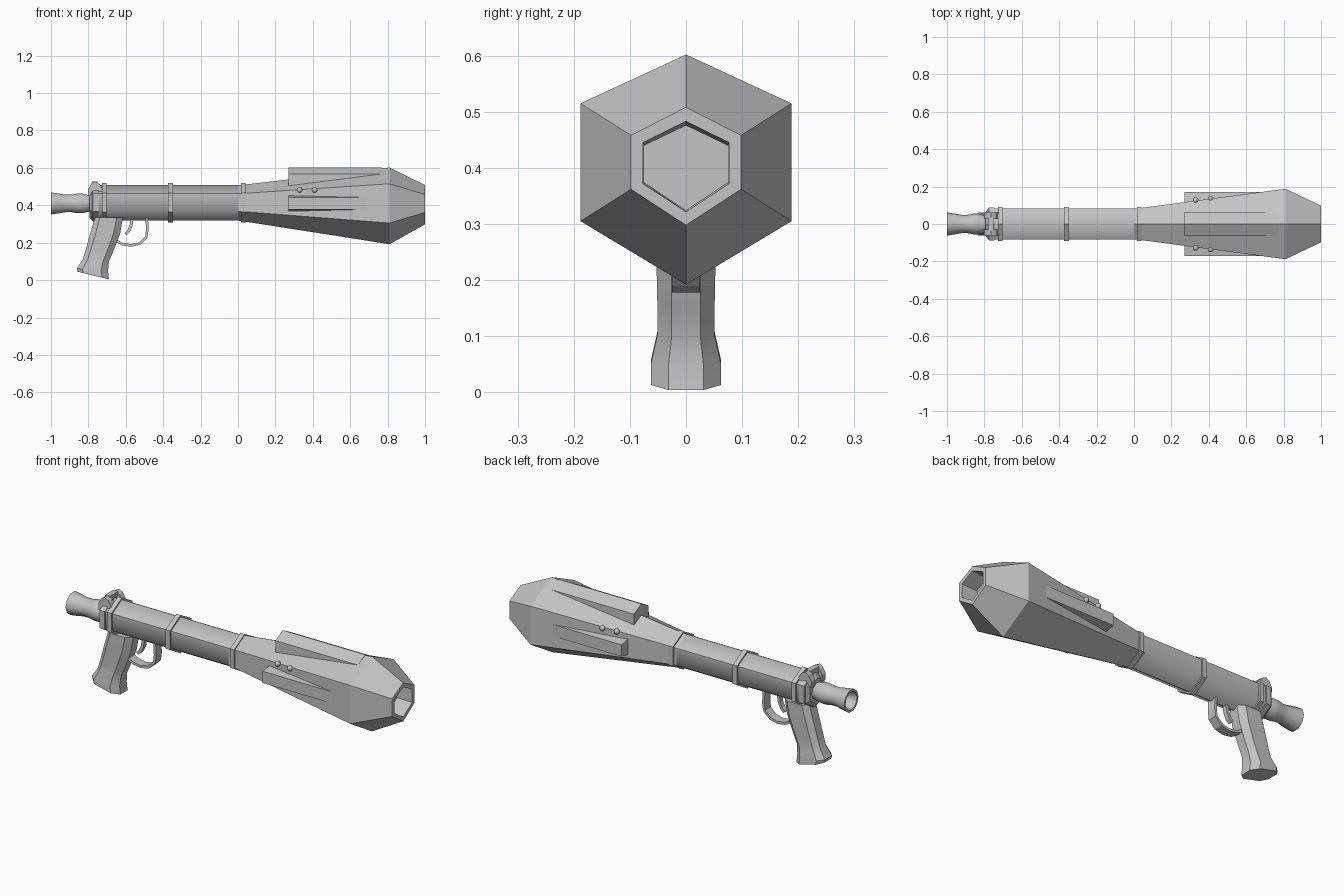
import bpy, bmesh, math
from mathutils import Vector

if "Cube" in bpy.data.objects:
    bpy.data.objects.remove(bpy.data.objects["Cube"])

grey = bpy.data.materials.new("matte grey")
grey.diffuse_color = (0.55, 0.55, 0.55, 1)
grey.use_nodes = True
grey.node_tree.nodes["Principled BSDF"].inputs["Base Color"].default_value = grey.diffuse_color


def finish(name, bm, smooth=None):
    bmesh.ops.recalc_face_normals(bm, faces=bm.faces)
    me = bpy.data.meshes.new(name)
    bm.to_mesh(me)
    bm.free()
    me.materials.append(grey)
    ob = bpy.data.objects.new(name, me)
    bpy.context.collection.objects.link(ob)
    if smooth:
        bpy.ops.object.select_all(action='DESELECT')
        ob.select_set(True)
        bpy.context.view_layer.objects.active = ob
        bpy.ops.object.shade_smooth_by_angle(angle=math.radians(smooth))
    return ob


def loft(name, rings, smooth=None):
    """Skin a list of equal-length rings and cap both ends."""
    bm = bmesh.new()
    vs = [[bm.verts.new(p) for p in r] for r in rings]
    n = len(vs[0])
    for a, b in zip(vs, vs[1:]):
        for i in range(n):
            j = (i + 1) % n
            bm.faces.new((a[i], a[j], b[j], b[i]))
    bm.faces.new(vs[0])
    bm.faces.new(vs[-1])
    return finish(name, bm, smooth)


def hexring(x, top, bottom, half, low, high):
    return [(x, 0, top), (x, half, high), (x, half, low),
            (x, 0, bottom), (x, -half, low), (x, -half, high)]


def circle(x, r, n=10, z=0.41):
    return [(x, r * math.cos(2 * math.pi * i / n), z + r * math.sin(2 * math.pi * i / n))
            for i in range(n)]


def box(name, x0, x1, y0, y1, z0, z1):
    return loft(name, [[(x, y0, z0), (x, y1, z0), (x, y1, z1), (x, y0, z1)] for x in (x0, x1)])


def strap(name, pts, half, thick):
    """Flat strip following a path in the xz plane."""
    rings = []
    for i, p in enumerate(pts):
        a, b = pts[max(i - 1, 0)], pts[min(i + 1, len(pts) - 1)]
        d = Vector((b[0] - a[0], b[1] - a[1])).normalized()
        nx, nz = -d.y * thick / 2, d.x * thick / 2
        rings.append([(p[0] + nx, -half, p[1] + nz), (p[0] + nx, half, p[1] + nz),
                      (p[0] - nx, half, p[1] - nz), (p[0] - nx, -half, p[1] - nz)])
    return loft(name, rings)


# Barrel tube
tube = (0.508, 0.318, 0.083, 0.368, 0.462)
loft("barrel", [hexring(-0.78, *tube), hexring(0.04, *tube)], 60)

# Flared head with hollow muzzle
loft("flared_head", [
    hexring(0.0, *tube),
    hexring(0.03, 0.510, 0.314, 0.085, 0.366, 0.464),
    hexring(0.81, 0.602, 0.192, 0.188, 0.305, 0.515),
    hexring(1.0, 0.508, 0.298, 0.098, 0.362, 0.458),
    hexring(1.0, 0.483, 0.322, 0.077, 0.372, 0.445),
    hexring(0.91, 0.476, 0.324, 0.075, 0.374, 0.440)])

# Bands around the barrel
for i, x in enumerate((-0.715, -0.36, 0.028)):
    loft(f"band_{i + 1}", [hexring(x + d, 0.518, 0.309, 0.092, 0.363, 0.467)
                           for d in (-0.013, 0.013)])

# Rear collar, chamfered towards the nozzle
loft("rear_collar", [
    hexring(-0.795, 0.478, 0.335, 0.062, 0.375, 0.45),
    hexring(-0.775, 0.515, 0.314, 0.088, 0.366, 0.464),
    hexring(-0.745, 0.515, 0.314, 0.088, 0.366, 0.464)])

# Latch over the collar: two rounded lugs and a cross bar
for s, side in ((-1, "front"), (1, "back")):
    y0, y1 = sorted((s * 0.03, s * 0.062))
    prof = [(-0.80, 0.45), (-0.802, 0.485), (-0.785, 0.515), (-0.765, 0.527),
            (-0.74, 0.515), (-0.72, 0.48), (-0.72, 0.45)]
    loft(f"latch_lug_{side}", [[(x, y, z) for x, z in prof] for y in (y0, y1)])
box("latch_bar", -0.78, -0.75, -0.035, 0.035, 0.49, 0.527)

# Rear nozzle, open at the back
nozzle = [(-0.77, 0.045), (-0.80, 0.047), (-0.83, 0.055), (-0.86, 0.055), (-0.89, 0.049),
          (-0.92, 0.049), (-0.96, 0.056), (-1.0, 0.062), (-1.0, 0.050), (-0.93, 0.036)]
loft("rear_nozzle", [circle(x, r) for x, r in nozzle], 40)

# Top rib with a shallow ridge
rib = [(-0.063, 0.47), (-0.063, 0.568), (0, 0.601), (0.063, 0.568), (0.063, 0.47)]
loft("top_rib", [[(x, y, z) for y, z in rib] for x in (0.27, 0.77)])

# Side ribs and their round studs
for s, side in ((-1, "front"), (1, "back")):
    sec = [(0.07, 0.36), (0.172, 0.378), (0.172, 0.442), (0.07, 0.46)]
    loft(f"side_rib_{side}", [[(x, s * y, z) for y, z in sec] for x in (0.27, 0.72)])
    for k, x in enumerate((0.33, 0.41)):
        bm = bmesh.new()
        bmesh.ops.create_uvsphere(bm, u_segments=10, v_segments=6, radius=0.015)
        bmesh.ops.translate(bm, verts=bm.verts, vec=(x, s * (0.128 + 0.008 * k), 0.482))
        finish(f"stud_{side}_{k + 1}", bm, 60)

# Pistol grip: rear point, front point and half width per level
levels = [((-0.765, 0.335), (-0.615, 0.335), 0.053), ((-0.79, 0.25), (-0.63, 0.25), 0.053),
          ((-0.815, 0.16), (-0.668, 0.15), 0.051), ((-0.83, 0.11), (-0.69, 0.10), 0.051),
          ((-0.862, 0.062), (-0.695, 0.05), 0.062), ((-0.858, 0.045), (-0.69, 0.004), 0.062)]
rings = []
for a, b, w in levels:
    shape = [(0, 0.5), (0.18, 1), (0.78, 1), (1, 0.5)]
    shape += [(t, -v) for t, v in reversed(shape)]
    rings.append([(a[0] + (b[0] - a[0]) * t, v * w, a[1] + (b[1] - a[1]) * t)
                  for t, v in shape])
loft("grip", rings, 35)

# Trigger guard and trigger
strap("trigger_guard", [(-0.66, 0.215), (-0.62, 0.193), (-0.57, 0.185), (-0.525, 0.196),
                        (-0.49, 0.23), (-0.485, 0.27), (-0.488, 0.335)], 0.025, 0.014)
strap("trigger", [(-0.565, 0.335), (-0.572, 0.29), (-0.585, 0.262), (-0.602, 0.245)],
      0.012, 0.016)
